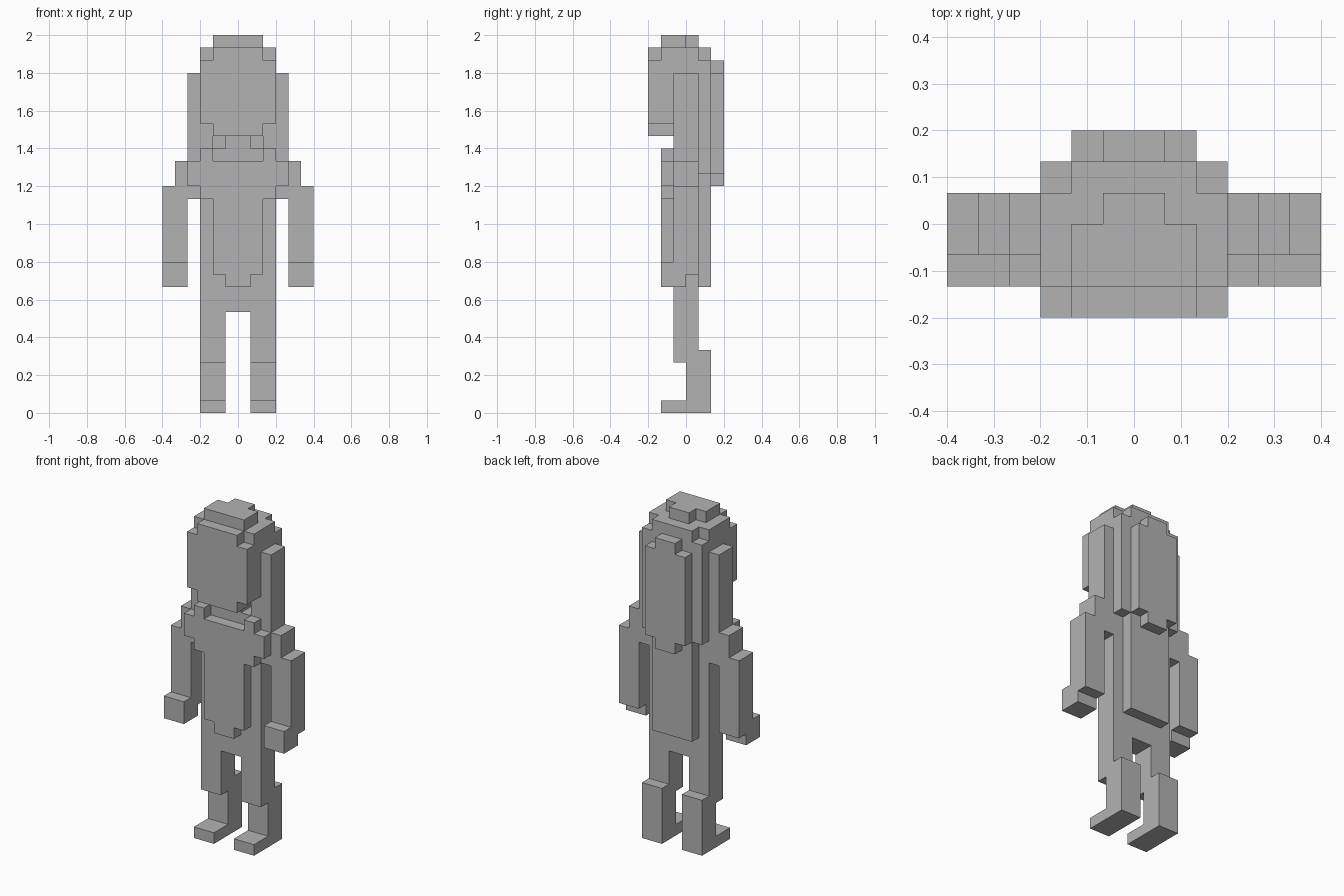
import bpy, bmesh

cube = bpy.data.objects.get("Cube")
if cube:
    bpy.data.objects.remove(cube, do_unlink=True)

U = 1 / 15  # one block

grey = bpy.data.materials.new("plain_grey")
grey.use_nodes = True
grey.diffuse_color = (0.45, 0.45, 0.45, 1)
bsdf = next(n for n in grey.node_tree.nodes if n.type == 'BSDF_PRINCIPLED')
bsdf.inputs["Base Color"].default_value = grey.diffuse_color


def prism(name, outline, axis, lo, hi, side=1):
    """Extrude a flat outline, in blocks, along an axis; side -1 mirrors in x."""
    place = {
        'x': lambda p, d: (d, p[0], p[1]),
        'y': lambda p, d: (p[0], d, p[1]),
        'z': lambda p, d: (p[0], p[1], d),
    }[axis]
    bm = bmesh.new()
    ends = []
    for d in (lo, hi):
        ring = []
        for p in outline:
            x, y, z = place(p, d)
            ring.append(bm.verts.new((side * x * U, y * U, z * U)))
        ends.append(ring)
        bm.faces.new(ring)
    for i in range(len(outline)):
        j = (i + 1) % len(outline)
        bm.faces.new((ends[0][i], ends[0][j], ends[1][j], ends[1][i]))
    bmesh.ops.recalc_face_normals(bm, faces=bm.faces)
    mesh = bpy.data.meshes.new(name)
    bm.to_mesh(mesh)
    bm.free()
    mesh.materials.append(grey)
    obj = bpy.data.objects.new(name, mesh)
    bpy.context.collection.objects.link(obj)


def both_halves(half):
    """Complete a symmetric outline from its +x half."""
    return half + [(-a, b) for a, b in reversed(half)]


def rect(a0, b0, a1, b1):
    return [(a0, b0), (a1, b0), (a1, b1), (a0, b1)]


def slab(name, half, y0, y1):
    prism(name, both_halves(half), 'y', y0, y1)


# Head, in layers from front to back
slab("face", [(2, 22), (2, 23), (3, 23), (3, 28), (2, 28), (2, 29)], -3, -2)
slab("cheeks", [(2, 22), (2, 23), (3, 23), (3, 29)], -2, -1)
slab("head_and_neck",
     [(1, 21), (1, 22), (2, 22), (2, 21), (3, 21), (3, 29)], -1, 1)
slab("back_panel", [(2, 10), (2, 19), (3, 19), (3, 28), (2, 28), (2, 29)], 1, 2)
slab("back_hair", [(1, 18), (1, 19), (2, 19), (2, 27), (1, 27), (1, 28)], 2, 3)
prism("hair_top", both_halves([(2, -2), (2, 0), (1, 0), (1, 1)]), 'z', 29, 30)

# Torso and chest panel with raised collar ends
slab("torso", [(3, 8), (3, 21)], -1, 1)
slab("chest_panel", [(1, 10), (1, 11), (2, 11), (2, 17), (3, 17),
                     (3, 21), (2, 21), (2, 20)], -2, -1)

# Paired parts
arm = [(3, 17), (4, 17), (4, 11), (6, 11), (6, 18), (5, 18), (5, 20), (3, 20)]
hand = [(-2, 10), (0, 10), (0, 11), (-1, 11), (-1, 12), (-2, 12)]
leg = [(-2, 0), (2, 0), (2, 5), (1, 5), (1, 8), (-1, 8),
       (-1, 4), (0, 4), (0, 1), (-2, 1)]
for label, side in (("left", 1), ("right", -1)):
    prism(label + "_arm", arm, 'y', -1, 1, side)
    prism(label + "_shoulder_pad", rect(3, 18, 4, 20), 'y', -2, -1, side)
    prism(label + "_side_hair", rect(3, 20, 4, 27), 'y', -1, 1, side)
    prism(label + "_hand", hand, 'x', 4, 6, side)
    prism(label + "_leg", leg, 'x', 1, 3, side)
